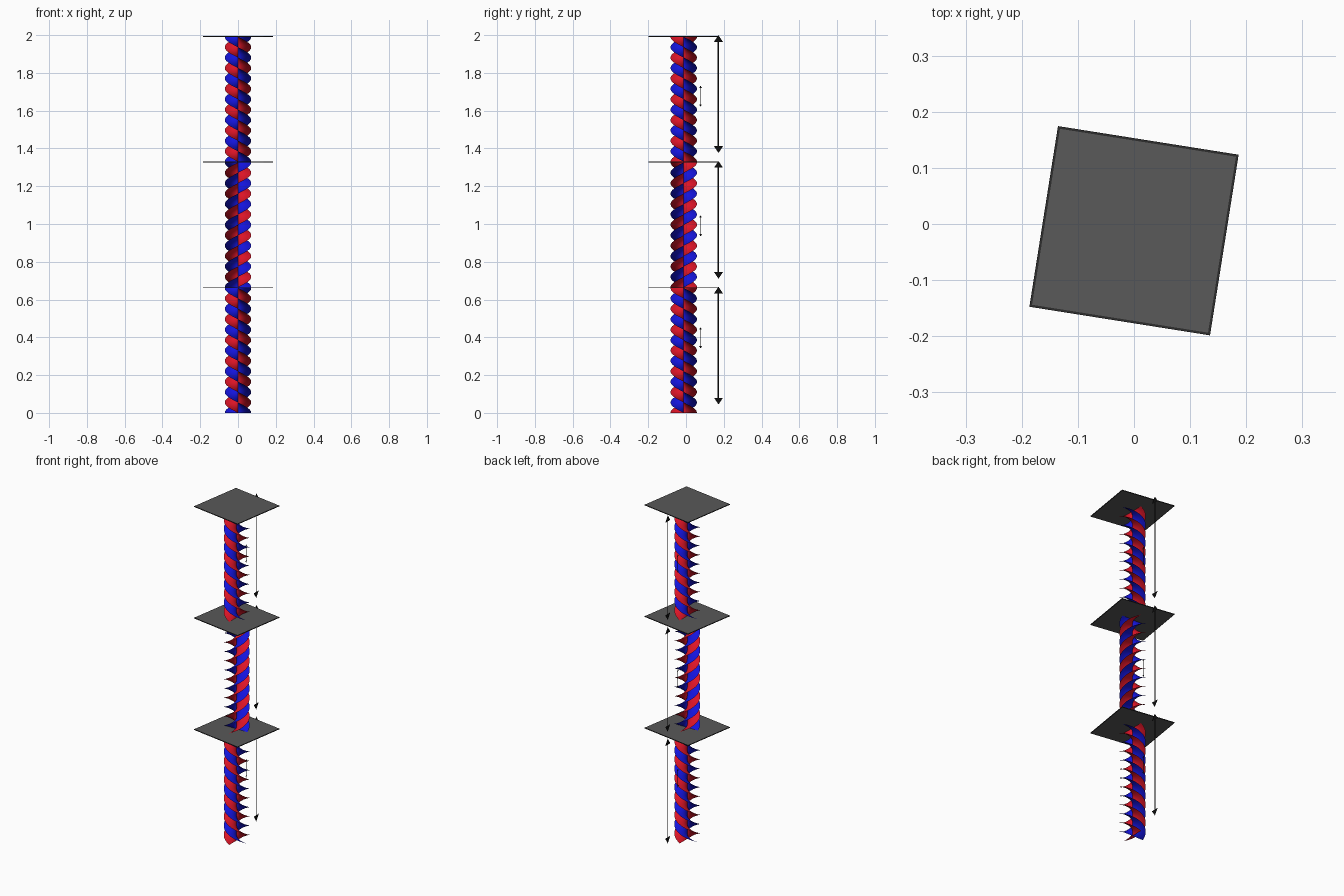
import bpy, bmesh, math
from mathutils import Matrix

if "Cube" in bpy.data.objects:
    bpy.data.objects.remove(bpy.data.objects["Cube"])

CY = -0.012          # axis offset in y
R = 0.07             # blade radius
SEG = 0.665          # height of one stage
TURNS = 3


def material(name, rgb):
    m = bpy.data.materials.new(name)
    m.diffuse_color = (*rgb, 1)
    m.use_nodes = True
    m.node_tree.nodes["Principled BSDF"].inputs["Base Color"].default_value = m.diffuse_color
    return m


RED = material("red", (0.72, 0.007, 0.02))
BLUE = material("blue", (0.007, 0.007, 0.72))
GREY = material("plate grey", (0.1, 0.1, 0.1))
DARK = material("dark rim", (0.026, 0.026, 0.026))
BLACK = material("black", (0.004, 0.004, 0.004))


def finish(name, bm, *mats):
    me = bpy.data.meshes.new(name)
    bm.to_mesh(me)
    bm.free()
    for m in mats:
        me.materials.append(m)
    ob = bpy.data.objects.new(name, me)
    bpy.context.collection.objects.link(ob)
    return ob


# Twisted sheet: a full-width line swept up the axis while turning
def twisted_sheet(name, z0, height, start, hand, mat):
    bm = bmesh.new()
    steps, cols = TURNS * 56, 8
    rows = []
    for i in range(steps + 1):
        t = i / steps
        a = start + hand * t * TURNS * 2 * math.pi
        row = []
        for j in range(cols + 1):
            r = R * (2 * j / cols - 1)
            row.append(bm.verts.new((r * math.cos(a), CY + r * math.sin(a), z0 + t * height)))
        rows.append(row)
    for a, b in zip(rows, rows[1:]):
        for j in range(cols):
            f = bm.faces.new((a[j], a[j + 1], b[j + 1], b[j]))
            f.smooth = True
    return finish(name, bm, mat)


# Square plate with a thin darker border
def plate(name, z):
    bm = bmesh.new()
    turn = Matrix.Rotation(math.radians(-9), 4, 'Z')
    size = Matrix.Diagonal((0.326, 0.326, 0.004, 1))
    bmesh.ops.create_cube(bm, size=1, matrix=Matrix.Translation((0, CY, z)) @ turn @ size)
    bm.normal_update()
    caps = [f for f in bm.faces if abs(f.normal.z) > 0.9]
    for f in bm.faces:
        f.material_index = 1
    bmesh.ops.inset_individual(bm, faces=caps, thickness=0.006)
    for f in caps:
        f.material_index = 0
    return finish(name, bm, GREY, DARK)


# Flat double-headed arrow standing in the x = 0 plane
def arrow(name, y, z0, z1, stem, head_w, head_l):
    bm = bmesh.new()

    def face(pts):
        bm.faces.new([bm.verts.new((0, y + a, b)) for a, b in pts])

    face([(-stem, z0 + head_l), (stem, z0 + head_l), (stem, z1 - head_l), (-stem, z1 - head_l)])
    face([(0, z0), (head_w, z0 + head_l), (-head_w, z0 + head_l)])
    face([(-head_w, z1 - head_l), (head_w, z1 - head_l), (0, z1)])
    return finish(name, bm, BLACK)


# Three stages; the middle one twists the other way
small_centres = (0.397, 0.99, 1.677)
for k, hand in enumerate((-1, 1, -1)):
    n = ("lower", "middle", "upper")[k]
    z0 = k * SEG
    twisted_sheet(n + "_blue_twist", z0, SEG - 0.004, 0, hand, BLUE)
    twisted_sheet(n + "_red_twist", z0, SEG - 0.004, math.pi / 2, hand, RED)
    plate(n + "_plate", z0 + SEG - 0.002)
    top = 0.668 + k * 0.666
    arrow(n + "_long_arrow", 0.172, top - 0.624, top, 0.004, 0.024, 0.036)
    c = small_centres[k]
    arrow(n + "_short_arrow", 0.077, c - 0.056, c + 0.056, 0.0015, 0.007, 0.012)
